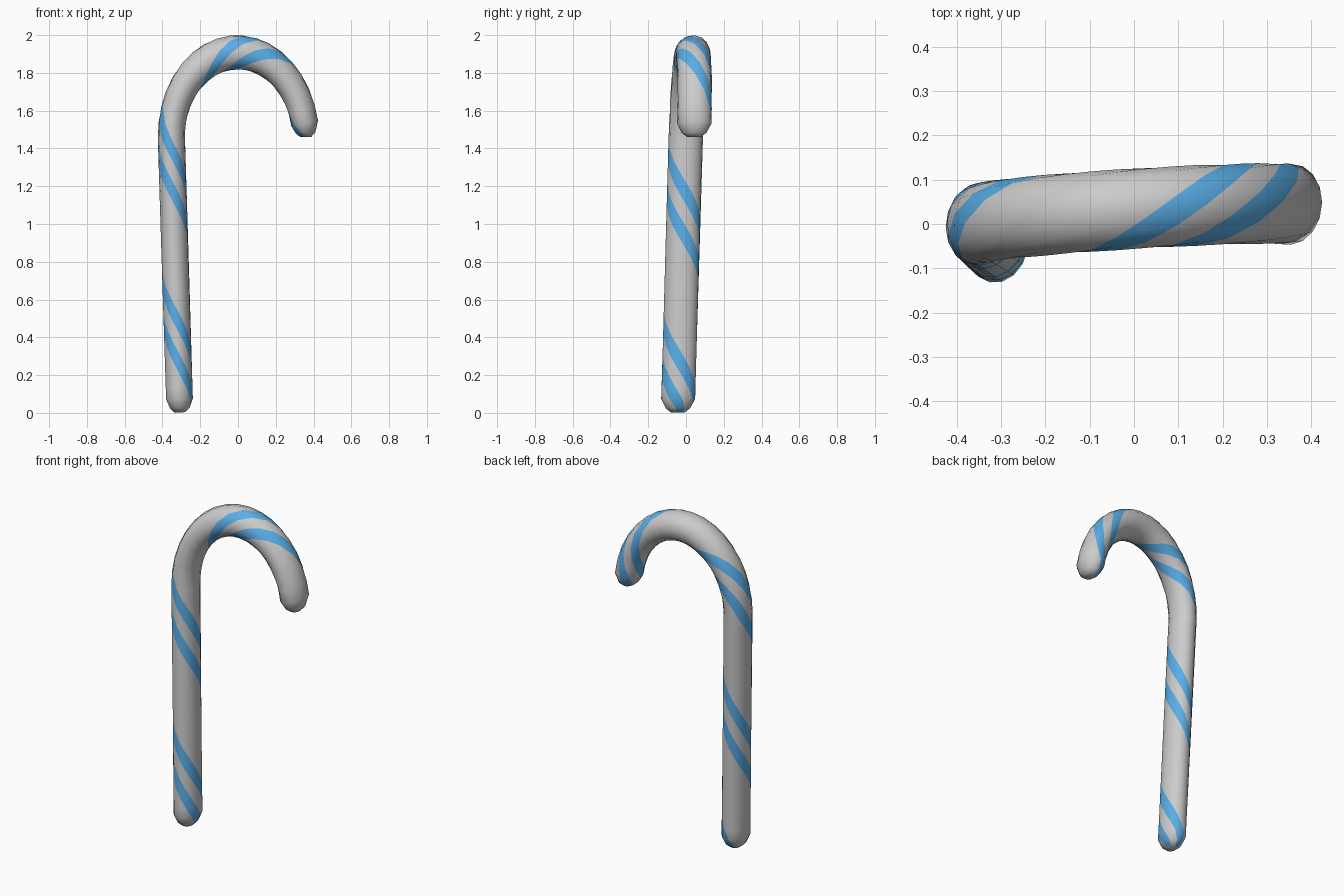
import bpy, bmesh, math
from mathutils import Vector

if "Cube" in bpy.data.objects:
    bpy.data.objects.remove(bpy.data.objects["Cube"])

SIDES, PITCH, R = 16, 0.90, 0.091
SQUASH = 0.79            # cane is narrower in x
SHAFT, ARC_R, ARC_END = 1.45, 0.45, math.radians(172)
TOTAL = SHAFT + ARC_R * ARC_END
CAP = 0.075

def frame(s):
    """Centre and right-of-travel direction along the straight-then-hooked path."""
    if s < SHAFT:
        return Vector((-ARC_R, 0, s)), Vector((1, 0, 0))
    a = (s - SHAFT) / ARC_R
    d = Vector((-math.cos(a), 0, math.sin(a)))
    return Vector((0, 0, SHAFT)) + d * ARC_R, -d

def place(p):
    """Squash in x and lean the whole cane slightly."""
    x = p.x * SQUASH + 0.048 - 0.031 * p.z
    return (x, p.y - 0.045 + 0.031 * p.z + 0.062 * (x + 0.33), p.z + 0.03 * (x + 0.3))

# stations: rounded foot, shaft, hook, rounded tip
caps = [(0.003, 0.4), (0.025, 0.72), (CAP, 1.0)]
n_shaft, n_arc = 24, 18
stations = caps[:]
stations += [(CAP + (SHAFT - CAP) * i / n_shaft, 1) for i in range(1, n_shaft + 1)]
stations += [(SHAFT + (TOTAL - SHAFT) * i / n_arc, 1) for i in range(1, n_arc)]
stations += [(TOTAL + CAP - d, f) for d, f in reversed(caps)]

bm = bmesh.new()
rings = []
for s, f in stations:
    c, right = frame(s)
    ring = []
    for k in range(SIDES):
        t = -math.pi / 2 + 2 * math.pi * ((k - 1) / SIDES - (s - 0.27) / PITCH)
        ring.append(bm.verts.new(place(c + R * f * (right * math.cos(t) + Vector((0, math.sin(t), 0))))))
    rings.append(ring)

# pair of twisted stripes
STRIPES = {0, 1, 4, 5}
for a, b in zip(rings, rings[1:]):
    for k in range(SIDES):
        j = (k + 1) % SIDES
        bm.faces.new((a[k], a[j], b[j], b[k])).material_index = int(k in STRIPES)
bm.faces.new(rings[0][::-1])
bm.faces.new(rings[-1])
bmesh.ops.recalc_face_normals(bm, faces=bm.faces)

mesh = bpy.data.meshes.new("candy_cane")
bm.to_mesh(mesh)
bm.free()
for name, col in (("plain", (0.8, 0.8, 0.8, 1)), ("stripe", (0.1, 0.42, 0.8, 1))):
    m = bpy.data.materials.new(name)
    m.diffuse_color = col
    m.use_nodes = True
    m.node_tree.nodes["Principled BSDF"].inputs["Base Color"].default_value = m.diffuse_color
    mesh.materials.append(m)
cane = bpy.data.objects.new("candy_cane", mesh)
bpy.context.collection.objects.link(cane)
for p in mesh.polygons:
    p.use_smooth = True
